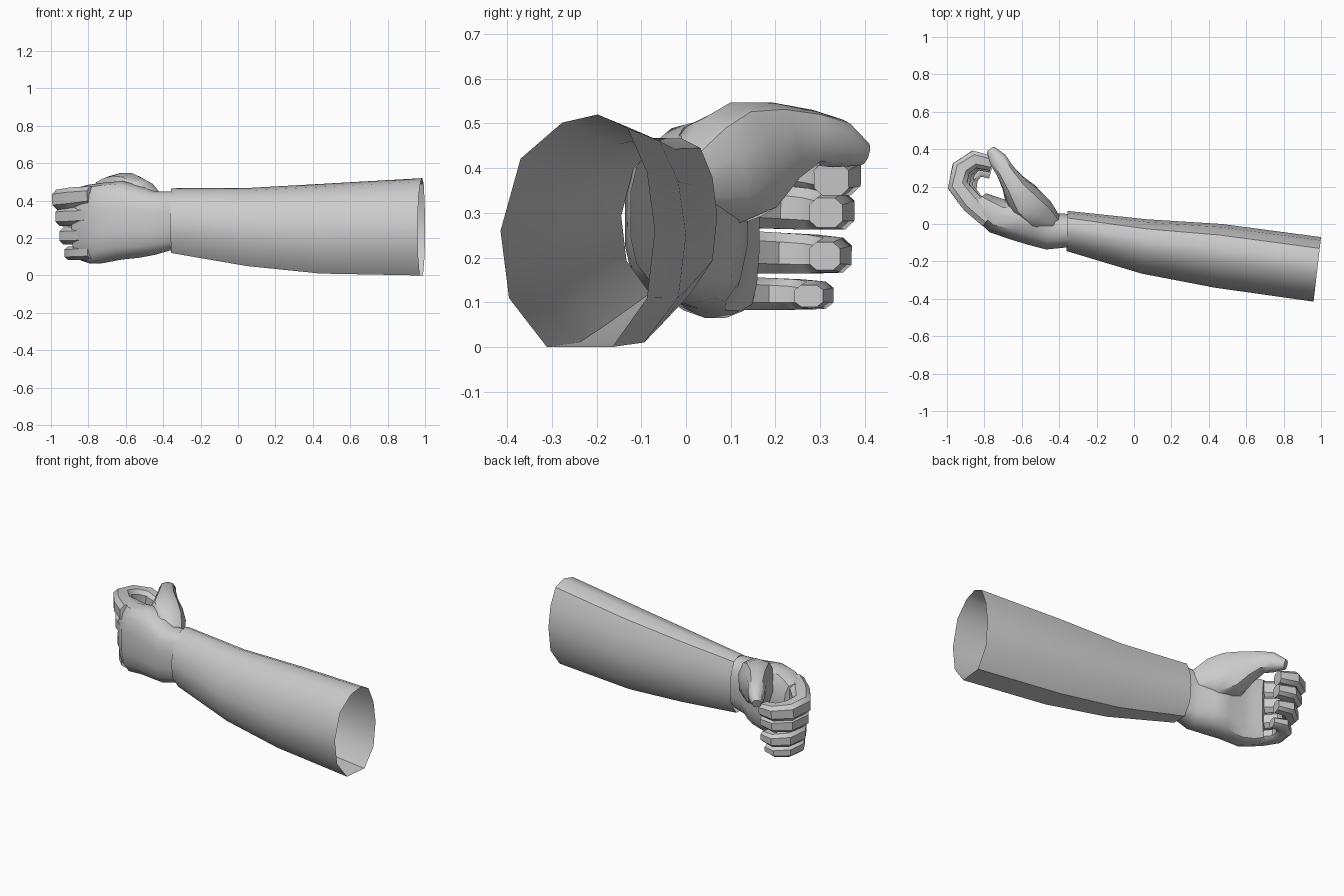
import bpy, bmesh, math
from mathutils import Vector

if "Cube" in bpy.data.objects:
    bpy.data.objects.remove(bpy.data.objects["Cube"])


def loft(name, rings, profile, cap_start=False, cap_end=False, angle=40):
    """Skin rings (centre, side vector, up vector) that share one normalised profile."""
    bm = bmesh.new()
    loops = [[bm.verts.new(c + a * u + b * v) for u, v in profile] for c, a, b in rings]
    n = len(profile)
    for p, q in zip(loops, loops[1:]):
        for i in range(n):
            j = (i + 1) % n
            bm.faces.new((p[i], p[j], q[j], q[i]))
    if cap_start:
        bm.faces.new(loops[0])
    if cap_end:
        bm.faces.new(loops[-1])
    bmesh.ops.recalc_face_normals(bm, faces=bm.faces)
    # open tubes: make sure the faces look outward
    f = bm.faces[0] if not hasattr(bm.faces, "ensure_lookup_table") else None
    bm.faces.ensure_lookup_table()
    f = bm.faces[0]
    if f.normal.dot(f.calc_center_median() - rings[0][0]) < 0:
        bmesh.ops.reverse_faces(bm, faces=bm.faces)
    me = bpy.data.meshes.new(name)
    bm.to_mesh(me)
    bm.free()
    ob = bpy.data.objects.new(name, me)
    bpy.context.collection.objects.link(ob)
    bpy.ops.object.select_all(action='DESELECT')
    ob.select_set(True)
    bpy.context.view_layer.objects.active = ob
    bpy.ops.object.shade_smooth_by_angle(angle=math.radians(angle))
    return ob


def rounded(n, power):
    """Superellipse profile with n points."""
    pts = []
    for i in range(n):
        t = 2 * math.pi * (i + 0.5) / n
        c, s = math.cos(t), math.sin(t)
        pts.append((math.copysign(abs(c) ** power, c), math.copysign(abs(s) ** power, s)))
    return pts


def slab(bx, by, fx, fy, z0, z1):
    """Ring from its back point, palm-side point and height range."""
    back, front = Vector((bx, by, 0)), Vector((fx, fy, 0))
    c = (back + front) / 2 + Vector((0, 0, (z0 + z1) / 2))
    return c, (front - back) / 2, Vector((0, 0, (z1 - z0) / 2))


def sweep(path, sizes):
    """Rings along a path; sizes are (half thickness, half width)."""
    pts = [Vector(p) for p in path]
    rings = []
    for i, p in enumerate(pts):
        t = (pts[min(i + 1, len(pts) - 1)] - pts[max(i - 1, 0)]).normalized()
        side = t.cross(Vector((0, 0, 1))).normalized()
        up = side.cross(t)
        rings.append((p, side * sizes[i][0], up * sizes[i][1]))
    return rings


# forearm sleeve, open at both ends
sleeve_profile = [(.26, 1), (-.2, .93), (-.74, .62), (-1, 0), (-.89, -.58), (-.4, -1),
                  (.45, -1), (.9, -.58), (1, 0), (.9, .5), (.65, .88)]
loft("forearm_sleeve", [
    slab(.96, -.415, 1.0, -.07, 0, .52),
    slab(.43, -.34, .47, .0, .01, .49),
    slab(.04, -.265, .07, .025, .05, .468),
    slab(-.36, -.145, -.355, .07, .12, .466)], sleeve_profile)

# wrist and palm
loft("palm", [
    slab(-.34, -.125, -.34, .055, .14, .45),
    slab(-.47, -.138, -.42, .06, .11, .45),
    slab(-.56, -.115, -.49, .12, .095, .48),
    slab(-.66, -.085, -.58, .14, .085, .505),
    slab(-.775, -.045, -.68, .13, .065, .495),
    slab(-.85, .03, -.745, .15, .065, .485),
    slab(-.89, .09, -.79, .165, .08, .475)], rounded(14, .75), cap_end=True)

# thumb with its fleshy base
loft("thumb", sweep(
    [(-.43, -.01, .36), (-.52, .06, .385), (-.595, .135, .42), (-.645, .215, .455),
     (-.69, .285, .468), (-.725, .34, .455), (-.765, .395, .432)],
    [(.06, .07), (.10, .13), (.10, .135), (.066, .095),
     (.052, .062), (.05, .055), (.026, .028)]), rounded(10, .85), True, True)

# four curled fingers: (name, x scale, y scale, knuckle z, tip z, half width)
curl = [(-.77, .03), (-.87, .115), (-.943, .205), (-.925, .295), (-.855, .345), (-.765, .325)]
thick = [.06, .06, .056, .054, .05, .042]
width = [1.0, 1.1, 1.05, 1.0, .9, .72]
fingers = [("index_finger", 1.0, 1.0, .425, .375, .054),
           ("middle_finger", .91, .96, .322, .300, .049),
           ("ring_finger", .80, .95, .215, .203, .046),
           ("little_finger", .67, .83, .122, .114, .036)]
for name, sx, sy, z0, z1, w in fingers:
    k = (sx + 1) / 2
    path = [(-.77 + (x + .77) * sx, .03 + (y - .03) * sy, z0 + (z1 - z0) * i / 5)
            for i, (x, y) in enumerate(curl)]
    sizes = [(t * k, w * m) for t, m in zip(thick, width)]
    loft(name, sweep(path, sizes), rounded(8, .7), True, True)
